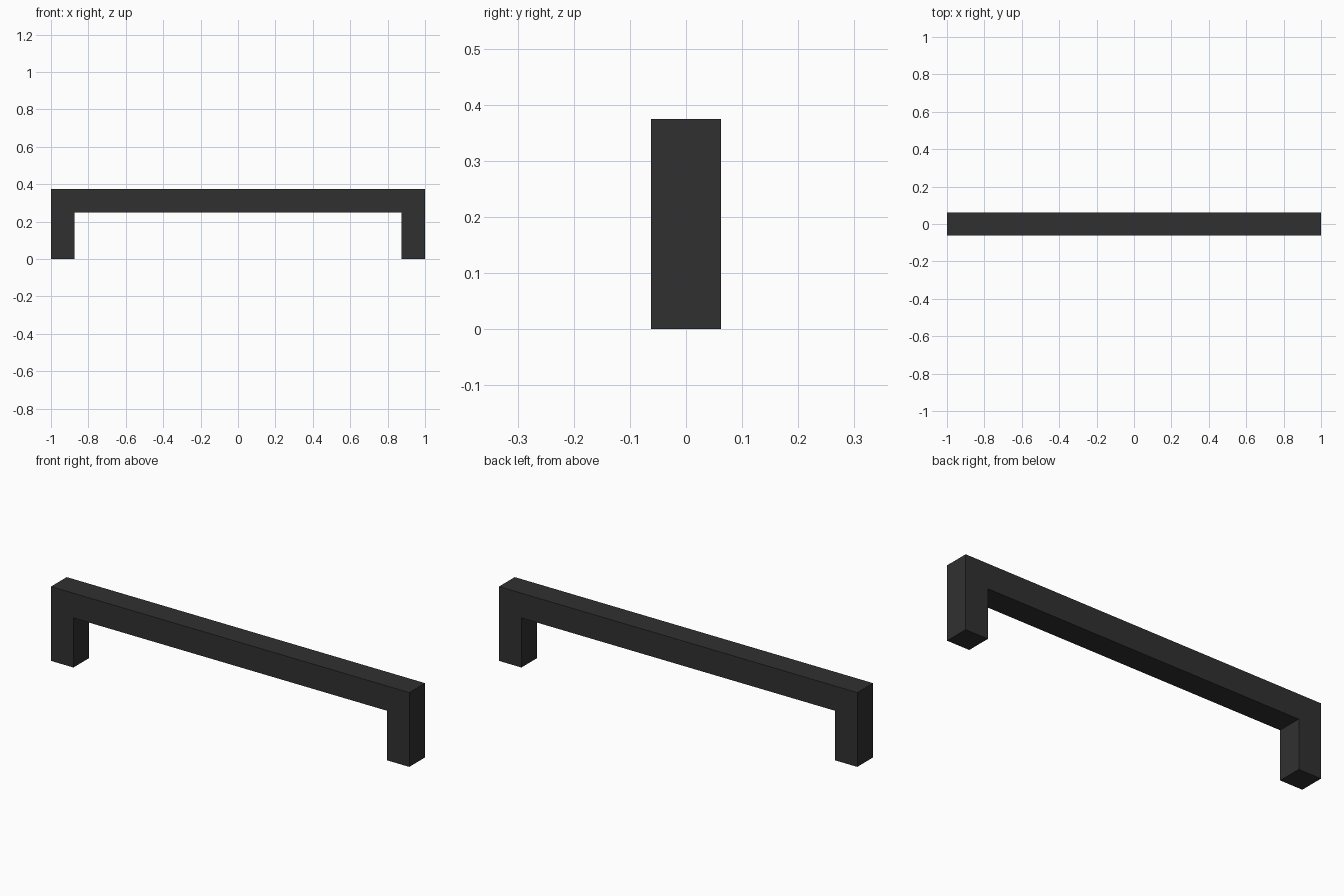
import bpy
import bmesh
from mathutils import Vector

cube = bpy.data.objects.get("Cube")
if cube:
    bpy.data.objects.remove(cube, do_unlink=True)

HALF_LENGTH = 1.0
HEIGHT = 0.375
BAR = 0.125  # square section of the grip and both legs

# Flat charcoal finish
charcoal = bpy.data.materials.new("charcoal")
charcoal.use_nodes = True
color = (0.03, 0.03, 0.03, 1.0)
charcoal.diffuse_color = color
charcoal.node_tree.nodes["Principled BSDF"].inputs["Base Color"].default_value = color

# Bracket outline: right half, then mirrored for the left half
inner = HALF_LENGTH - BAR
half = [(inner, HEIGHT - BAR), (inner, 0), (HALF_LENGTH, 0), (HALF_LENGTH, HEIGHT)]
outline = half + [(-x, z) for x, z in reversed(half)]

# Extrude the outline through the depth of the bar
bm = bmesh.new()
face = bm.faces.new([bm.verts.new((x, -BAR / 2, z)) for x, z in outline])
extruded = bmesh.ops.extrude_face_region(bm, geom=[face], use_keep_orig=True)
back = [v for v in extruded["geom"] if isinstance(v, bmesh.types.BMVert)]
bmesh.ops.translate(bm, verts=back, vec=Vector((0, BAR, 0)))
bmesh.ops.recalc_face_normals(bm, faces=bm.faces)

mesh = bpy.data.meshes.new("bar_handle")
bm.to_mesh(mesh)
bm.free()
mesh.materials.append(charcoal)
handle = bpy.data.objects.new("bar_handle", mesh)
bpy.context.collection.objects.link(handle)
